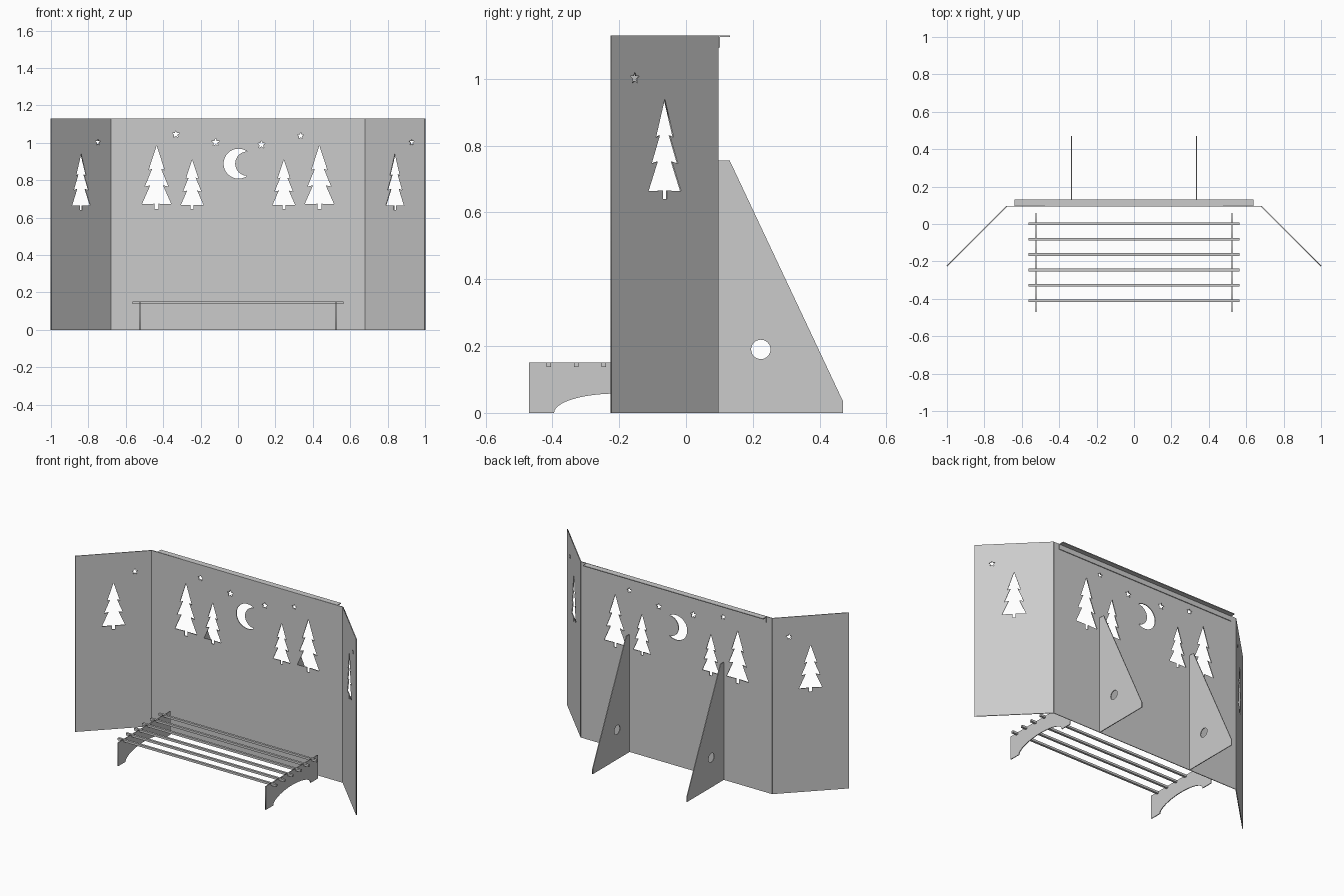
import bpy
import math
from mathutils import Matrix, Vector

cube = bpy.data.objects.get("Cube")
if cube:
    bpy.data.objects.remove(cube, do_unlink=True)

SHEET = 0.005
HEIGHT = 1.13
BACK_Y = 0.095
HINGE_X = 0.68

steel = bpy.data.materials.new("grey steel")
steel.use_nodes = True
steel.diffuse_color = (0.6, 0.6, 0.6, 1)
steel.node_tree.nodes["Principled BSDF"].inputs["Base Color"].default_value = (0.6, 0.6, 0.6, 1)


def plate(name, loops, origin, direction, thickness=SHEET):
    """Upright sheet cut from 2D loops; the first loop is the outline, the rest are holes."""
    curve = bpy.data.curves.new(name, "CURVE")
    curve.dimensions = "2D"
    curve.fill_mode = "BOTH"
    curve.extrude = thickness / 2
    for loop in loops:
        spline = curve.splines.new("POLY")
        spline.points.add(len(loop) - 1)
        for point, (u, v) in zip(spline.points, loop):
            point.co = (u, v, 0, 1)
        spline.use_cyclic_u = True
    temp = bpy.data.objects.new(name + " curve", curve)
    bpy.context.collection.objects.link(temp)
    graph = bpy.context.evaluated_depsgraph_get()
    mesh = bpy.data.meshes.new_from_object(temp.evaluated_get(graph))
    bpy.data.objects.remove(temp, do_unlink=True)
    along = Vector(direction).normalized()
    up = Vector((0, 0, 1))
    frame = Matrix((along, up, along.cross(up))).transposed().to_4x4()
    mesh.transform(Matrix.Translation(origin) @ frame)
    mesh.name = name
    mesh.materials.clear()
    mesh.materials.append(steel)
    obj = bpy.data.objects.new(name, mesh)
    bpy.context.collection.objects.link(obj)
    return obj


def box(name, low, high):
    low, high = Vector(low), Vector(high)
    bpy.ops.mesh.primitive_cube_add(size=1, location=(low + high) / 2)
    obj = bpy.context.object
    obj.name = name
    obj.scale = high - low
    bpy.ops.object.transform_apply(location=False, rotation=False, scale=True)
    obj.data.materials.append(steel)


def rectangle(u0, u1, v0, v1):
    return [(u0, v0), (u1, v0), (u1, v1), (u0, v1)]


def arc(cu, cv, ru, rv, start, end, steps):
    angles = [math.radians(start + (end - start) * i / steps) for i in range(steps + 1)]
    return [(cu + ru * math.cos(a), cv + rv * math.sin(a)) for a in angles]


def tree(u, base, height):
    half = [(0.03, 0), (0.03, 0.085), (0.23, 0.08), (0.1, 0.375), (0.185, 0.355),
            (0.07, 0.635), (0.125, 0.615)]
    right = [(u + a * height, base + b * height) for a, b in half]
    left = [(2 * u - a, b) for a, b in reversed(right)]
    return right + [(u, base + height)] + left


def star(u, v, radius):
    points = []
    for i in range(10):
        r = radius * (0.45 if i % 2 else 1)
        a = math.pi / 2 + i * math.pi / 5
        points.append((u + r * math.cos(a), v + r * math.sin(a)))
    return points


def moon(u, v):
    outer = arc(u, v, 0.08, 0.08, 54.3, 305.7, 36)
    inner = arc(u + 0.047, v, 0.065, 0.065, 270, 90, 24)
    return outer + inner[1:-1]


# Back panel with forest, moon and star cut-outs
holes = [moon(0.003, 0.888)]
for side in (-1, 1):
    holes += [tree(side * 0.435, 0.645, 0.34), tree(side * 0.245, 0.645, 0.265)]
for u, v, r in [(-0.332, 1.045, 0.02), (-0.12, 1.002, 0.023),
                (0.125, 0.99, 0.022), (0.335, 1.037, 0.018)]:
    holes.append(star(u, v, r))
plate("back_panel", [rectangle(-HINGE_X, HINGE_X, 0, HEIGHT)] + holes,
      (0, BACK_Y, 0), (1, 0, 0))

# Angled side wings
wing_length = 0.32 * math.sqrt(2)
wing_loops = [rectangle(0, wing_length, 0, HEIGHT),
              tree(wing_length / 2, 0.64, 0.3), star(0.353, 1.002, 0.019)]
plate("right_wing", wing_loops, (-1, BACK_Y - 0.32, 0), (1, 1, 0))
plate("left_wing", wing_loops, (HINGE_X, BACK_Y, 0), (1, -1, 0))

# Angle strip stiffening the top edge
back = BACK_Y + SHEET / 2
box("top_flange", (-0.64, BACK_Y, HEIGHT - SHEET), (0.64, 0.132, HEIGHT))
box("top_flange_lip", (-0.64, back, HEIGHT - 0.036), (0.64, back + SHEET, HEIGHT - SHEET))

# Rear support fins and bench legs
slat_rows = [-0.411 + 0.0826 * i for i in range(6)]
SLAT = 0.014
SEAT = 0.151
fin = [(BACK_Y, 0), (0.47, 0), (0.47, 0.035), (0.131, 0.755), (BACK_Y, 0.755)]
fin_hole = arc(0.224, 0.19, 0.029, 0.029, 0, 348.75, 31)
leg = [(-0.47, SEAT), (-0.47, 0)]
leg += arc(-0.205, 0, 0.19, 0.058, 180, 0, 28) + [(0.06, 0), (0.06, SEAT)]
for y in reversed(slat_rows):
    a, b = y - SLAT / 2, y + SLAT / 2
    leg += [(b, SEAT), (b, SEAT - SLAT), (a, SEAT - SLAT), (a, SEAT)]
for side, label in ((1, "left"), (-1, "right")):
    plate(label + "_support_fin", [fin, fin_hole], (side * 0.335, 0, 0), (0, 1, 0))
    plate(label + "_bench_leg", [leg], (side * 0.525, 0, 0), (0, 1, 0))

# Bench slats
for i, y in enumerate(slat_rows):
    box(f"bench_slat_{i + 1}", (-0.563, y - SLAT / 2, SEAT - SLAT), (0.563, y + SLAT / 2, SEAT))
